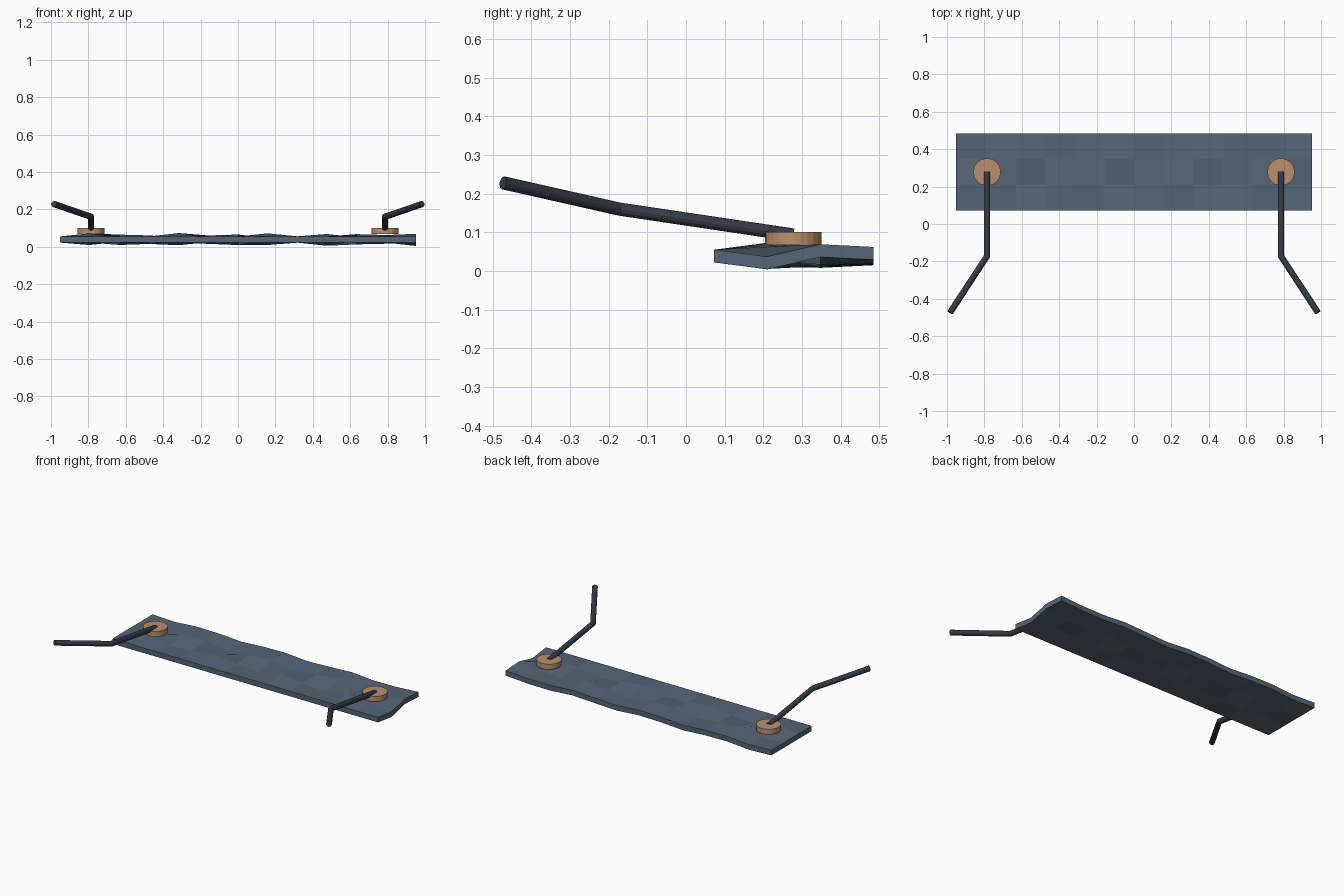
import bpy, bmesh, math

if "Cube" in bpy.data.objects:
    bpy.data.objects.remove(bpy.data.objects["Cube"])


def material(name, rgb):
    m = bpy.data.materials.new(name)
    m.diffuse_color = (*rgb, 1)
    m.use_nodes = True
    m.node_tree.nodes["Principled BSDF"].inputs["Base Color"].default_value = m.diffuse_color
    return m


SLATE = material("slate_blue", (0.09, 0.13, 0.18))
TAN = material("warm_tan", (0.50, 0.28, 0.15))
DARK = material("dark_charcoal", (0.034, 0.043, 0.060))


def add_mesh(name, bm, mat):
    bmesh.ops.recalc_face_normals(bm, faces=bm.faces[:])
    me = bpy.data.meshes.new(name)
    bm.to_mesh(me)
    bm.free()
    me.materials.append(mat)
    ob = bpy.data.objects.new(name, me)
    bpy.context.collection.objects.link(ob)
    return ob


# Rippled slab: a coarse grid whose heights follow crossed waves, extruded down
COLS, ROWS, THICK = 12, 3, 0.033
bm = bmesh.new()
grid = [[bm.verts.new((-0.951 + 1.902 * i / COLS,
                       0.073 + 0.412 * j / ROWS,
                       0.055 + 0.0195 * math.sin(1.96 * i) * math.sin(1.97 * j)))
         for j in range(ROWS + 1)] for i in range(COLS + 1)]
for i in range(COLS):
    for j in range(ROWS):
        bm.faces.new((grid[i][j], grid[i + 1][j],
                      grid[i + 1][j + 1], grid[i][j + 1]))
ext = bmesh.ops.extrude_face_region(bm, geom=bm.faces[:], use_keep_orig=True)
for v in ext["geom"]:
    if isinstance(v, bmesh.types.BMVert):
        v.co.z -= THICK
add_mesh("rippled_slab", bm, SLATE)

for side, label in ((-1, "left"), (1, "right")):
    # Round hinge disc
    bm = bmesh.new()
    bmesh.ops.create_cone(bm, cap_ends=True, segments=24, radius1=0.073,
                          radius2=0.073, depth=0.034)
    bmesh.ops.translate(bm, verts=bm.verts[:], vec=(side * 0.786, 0.278, 0.084))
    add_mesh(label + "_hinge_disc", bm, TAN)

    # Bent arm: a round tube along a three-point path
    cu = bpy.data.curves.new(label + "_arm", "CURVE")
    cu.dimensions = "3D"
    cu.bevel_depth = 0.017
    cu.bevel_resolution = 4
    cu.use_fill_caps = True
    sp = cu.splines.new("POLY")
    path = [(0.786, 0.278, 0.093), (0.786, -0.172, 0.160), (0.983, -0.473, 0.228)]
    sp.points.add(len(path) - 1)
    for p, (x, y, z) in zip(sp.points, path):
        p.co = (side * x, y, z, 1)
    cu.materials.append(DARK)
    arm = bpy.data.objects.new(label + "_arm", cu)
    bpy.context.collection.objects.link(arm)
    bpy.context.view_layer.objects.active = arm
    arm.select_set(True)
    bpy.ops.object.convert(target="MESH")
    bpy.ops.object.shade_smooth_by_angle(angle=math.radians(20))
    arm.select_set(False)
